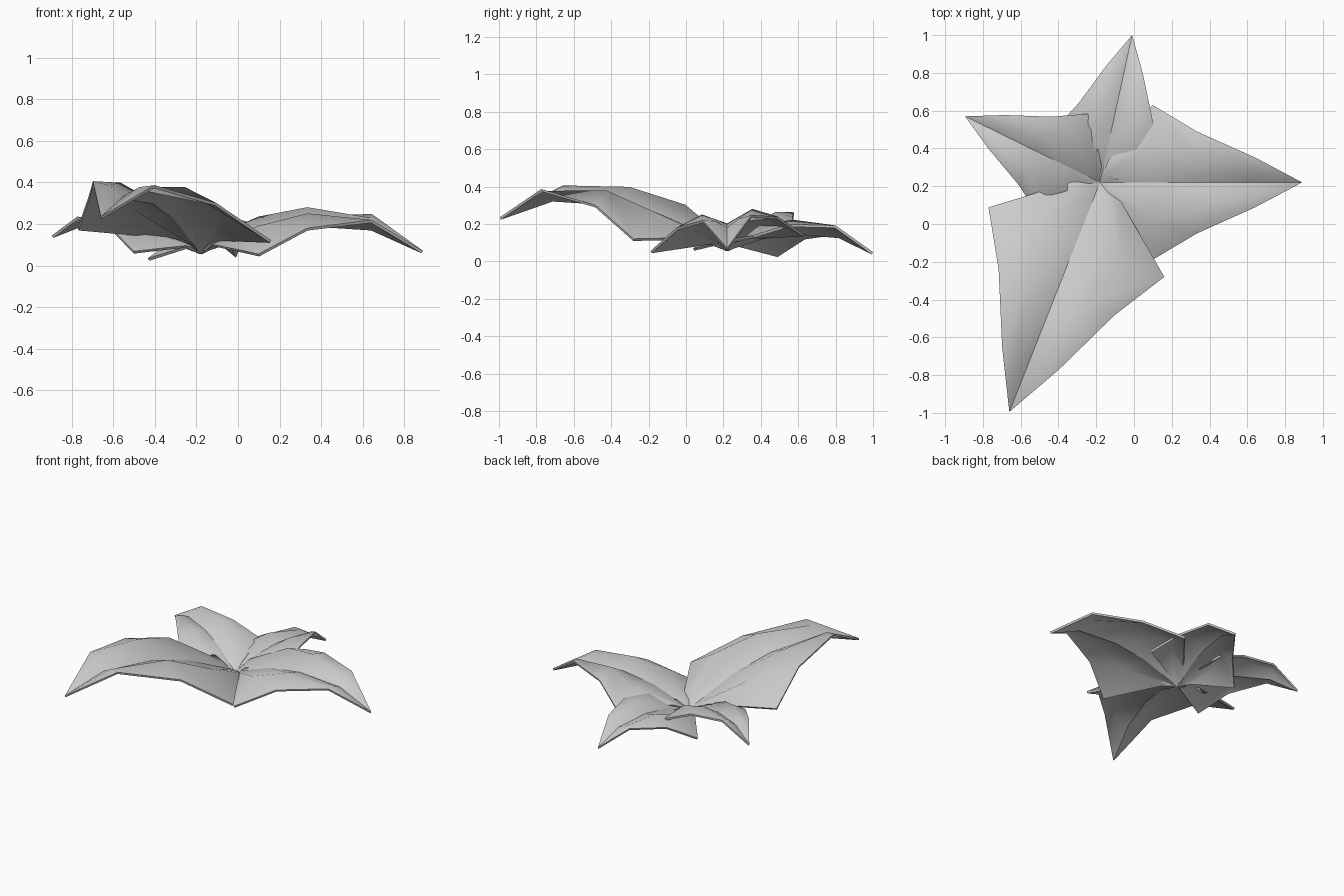
import bpy, bmesh, math

if "Cube" in bpy.data.objects:
    bpy.data.objects.remove(bpy.data.objects["Cube"])

CENTRE = (-0.18, 0.22, 0.066)
# Leaf rows: distance along rib, half width, height at rib / half way / edge (leaf length = 1)
ROWS = [
    (0.04, 0.106, 0.025, 0.05, 0.055),
    (0.26, 0.383, 0.130, 0.170, 0.065),
    (0.48, 0.252, 0.188, 0.247, 0.195),
    (0.77, 0.122, 0.205, 0.242, 0.253),
]
TIP_HEIGHT = 0.13


def leaf(name, tip_x, tip_y, tilt, roll):
    """Kite-shaped leaf with a creased rib, running from the centre to its tip."""
    dx, dy = tip_x - CENTRE[0], tip_y - CENTRE[1]
    length = math.hypot(dx, dy)
    bm = bmesh.new()

    def point(s, w, h):
        return bm.verts.new((CENTRE[0] + dx * s + dy * w,
                             CENTRE[1] + dy * s - dx * w,
                             CENTRE[2] + length * (h + tilt * s + roll * w)))

    base = point(0, 0, 0)
    tip = point(1, 0, TIP_HEIGHT)
    grid = []
    for s, w, rib, half, edge in ROWS:
        grid.append([point(s, k * w / 2, h)
                     for k, h in zip((-2, -1, 0, 1, 2), (edge, half, rib, half, edge))])
    for i in range(4):
        bm.faces.new((base, grid[0][i], grid[0][i + 1]))
        for a, b in zip(grid, grid[1:]):
            bm.faces.new((a[i], b[i], b[i + 1], a[i + 1]))
        bm.faces.new((grid[-1][i], tip, grid[-1][i + 1]))
    bmesh.ops.recalc_face_normals(bm, faces=bm.faces)
    if sum(f.normal.z for f in bm.faces) < 0:
        bmesh.ops.reverse_faces(bm, faces=bm.faces)
    # crease along the rib
    rib = [base] + [r[2] for r in grid] + [tip]
    for a, b in zip(rib, rib[1:]):
        bm.edges.get((a, b)).smooth = False
    for f in bm.faces:
        f.smooth = True
    mesh = bpy.data.meshes.new(name)
    bm.to_mesh(mesh)
    bm.free()
    obj = bpy.data.objects.new(name, mesh)
    bpy.context.collection.objects.link(obj)
    # thin blade, thickened downwards
    solid = obj.modifiers.new("thickness", 'SOLIDIFY')
    solid.thickness = 0.014
    solid.offset = -1
    bpy.context.view_layer.objects.active = obj
    obj.select_set(True)
    bpy.ops.object.modifier_apply(modifier=solid.name)
    bpy.ops.object.shade_smooth_by_angle(angle=math.radians(50), keep_sharp_edges=True)
    obj.select_set(False)
    return obj


# Four leaves fanning out from one point
leaf("large_front_leaf", -0.66, -0.995, 0.0, 0.06)
leaf("right_leaf", 0.89, 0.22, -0.125, -0.11)
leaf("left_leaf", -0.895, 0.57, -0.03, 0.14)
leaf("back_leaf", -0.01, 1.0, -0.15, 0.17)
